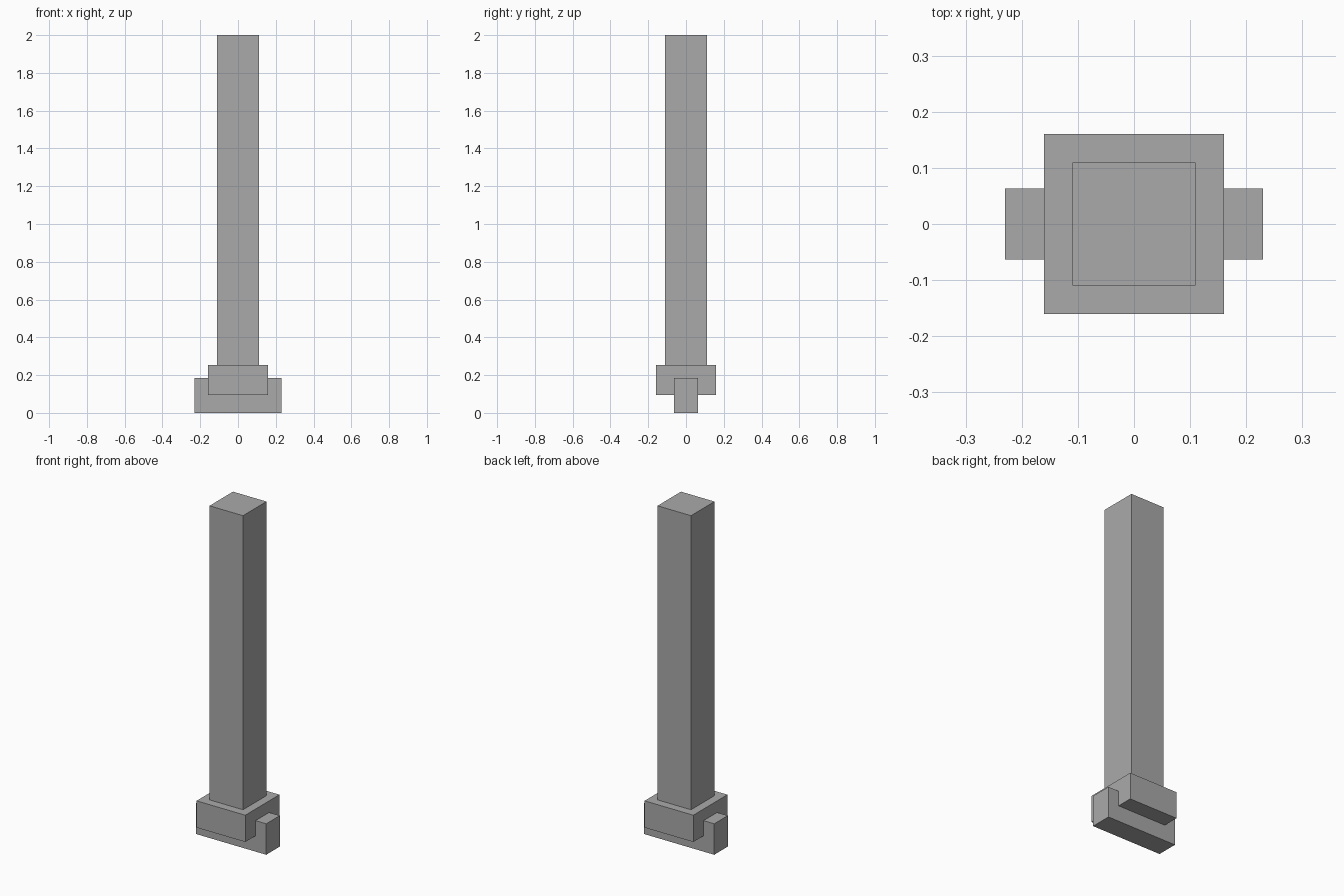
import bpy

if "Cube" in bpy.data.objects:
    bpy.data.objects.remove(bpy.data.objects["Cube"])

# One plain grey for the whole post
grey = bpy.data.materials.new("plain grey")
grey.diffuse_color = (0.40, 0.40, 0.40, 1.0)
grey.use_nodes = True
grey.node_tree.nodes["Principled BSDF"].inputs["Base Color"].default_value = grey.diffuse_color


def box(name, half_x, half_y, z0, z1):
    """Box centred on the z axis, spanning z0 to z1."""
    bpy.ops.mesh.primitive_cube_add(size=2, location=(0, 0, (z0 + z1) / 2))
    ob = bpy.context.object
    ob.name = name
    ob.scale = (half_x, half_y, (z1 - z0) / 2)
    bpy.ops.object.transform_apply(location=False, rotation=False, scale=True)
    ob.data.materials.append(grey)
    return ob


# Tall square shaft
box("post_shaft", 0.11, 0.11, 0.253, 2.0)
# Wider collar at the bottom of the shaft
box("post_collar", 0.16, 0.16, 0.094, 0.253)
# Narrow foot bar crossing under and through the collar
box("foot_bar", 0.23, 0.0635, 0.0, 0.184)
